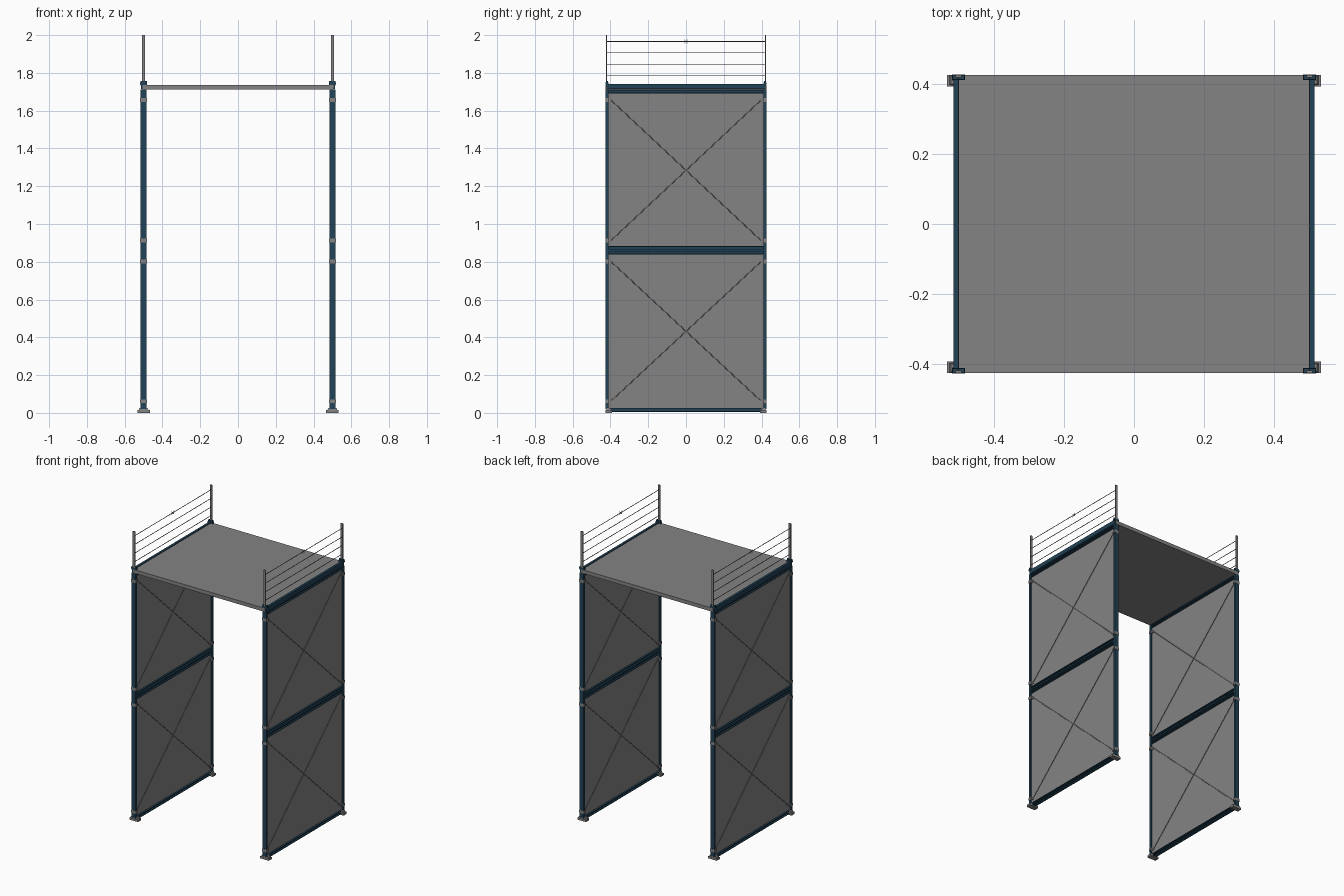
import bpy, bmesh, math
from mathutils import Vector, Matrix

if "Cube" in bpy.data.objects:
    bpy.data.objects.remove(bpy.data.objects["Cube"])


def material(name, rgb):
    m = bpy.data.materials.new(name)
    m.diffuse_color = (*rgb, 1)
    m.use_nodes = True
    m.node_tree.nodes["Principled BSDF"].inputs["Base Color"].default_value = m.diffuse_color
    return m


STEEL = material("steel_grey", (0.23, 0.23, 0.235))
BLUE = material("frame_blue", (0.015, 0.054, 0.092))
WIRE = material("wire_dark_grey", (0.10, 0.10, 0.10))


def finish(bm, name, mat):
    bmesh.ops.recalc_face_normals(bm, faces=bm.faces)
    me = bpy.data.meshes.new(name)
    bm.to_mesh(me)
    bm.free()
    me.materials.append(mat)
    ob = bpy.data.objects.new(name, me)
    bpy.context.collection.objects.link(ob)
    return ob


def box(name, x0, x1, y0, y1, z0, z1, mat, taper=1.0):
    bm = bmesh.new()
    bmesh.ops.create_cube(bm, size=1)
    for v in bm.verts:
        k = taper if v.co.z > 0 else 1.0
        v.co = Vector(((x0 + x1) / 2 + v.co.x * (x1 - x0) * k,
                       (y0 + y1) / 2 + v.co.y * (y1 - y0) * k,
                       z0 if v.co.z < 0 else z1))
    return finish(bm, name, mat)


def prism(name, profile, place, a, b, mat):
    """Extrude a closed 2D profile from a to b; place(u, v, t) gives the 3D point."""
    bm = bmesh.new()
    rings = [[bm.verts.new(place(u, v, t)) for u, v in profile] for t in (a, b)]
    n = len(profile)
    for i in range(n):
        j = (i + 1) % n
        bm.faces.new((rings[0][i], rings[0][j], rings[1][j], rings[1][i]))
    bm.faces.new(rings[0][::-1])
    bm.faces.new(rings[1])
    return finish(bm, name, mat)


def rod(name, p, q, r, mat):
    p, q = Vector(p), Vector(q)
    bm = bmesh.new()
    rot = (q - p).to_track_quat('Z', 'Y').to_matrix().to_4x4()
    bmesh.ops.create_cone(bm, cap_ends=True, segments=8, radius1=r, radius2=r,
                          depth=(q - p).length,
                          matrix=Matrix.Translation((p + q) / 2) @ rot)
    return finish(bm, name, mat)


W = 0.5      # wall plane x
E = 0.425    # outer y

# Lipped channel for posts: u across the wall, v inward from the outer face
POST = [(-.015, 0), (.015, 0), (.015, .014), (.007, .014), (.007, .011),
        (.012, .011), (.012, .003), (-.012, .003), (-.012, .011),
        (-.007, .011), (-.007, .014), (-.015, .014)]


def beam_profile(h):
    # I section: u across the wall, v up
    f, t, w = .014, .005, .003
    return [(-f, 0), (f, 0), (f, t), (w, t), (w, h - t), (f, h - t),
            (f, h), (-f, h), (-f, h - t), (-w, h - t), (-w, t), (-f, t)]


# Deck slab
box("deck", -.505, .505, -E, E, 1.712, 1.737, STEEL)

for sx, side in ((-1, "left"), (1, "right")):
    X = sx * W

    # Horizontal beams: sill, paired middle members, top member, deck edge rail
    for label, z, h in (("sill", .006, .021), ("middle_lower", .838, .0215),
                        ("middle_upper", .861, .0215), ("top", 1.690, .021)):
        prism(f"{side}_{label}_beam", beam_profile(h),
              lambda u, v, t, z=z: (X + u, t, z + v), -E + .004, E - .004, BLUE)
    a, b = sorted((X - sx * .002, X + sx * .014))
    box(f"{side}_deck_edge_beam", a, b, -E + .004, E - .004, 1.714, 1.742, BLUE)

    # Wall panels with crossed tie rods on both faces
    for level, z0, z1, b0, b1 in (("lower", .02, .845, .062, .802),
                                  ("upper", .875, 1.695, .912, 1.657)):
        box(f"{side}_{level}_panel", X - .002, X + .002, -E + .005, E - .005, z0, z1, STEEL)
        for k in (-1, 1):
            rod(f"{side}_{level}_cross_rod", (X + k * .004, -k * .398, b0),
                (X + k * .004, k * .398, b1), .0025, STEEL)
            rod(f"{side}_{level}_cross_rod", (X - k * .004, -k * .398, b0),
                (X - k * .004, k * .398, b1), .0025, STEEL)

    # Guard cables and the tensioner on the top one
    for z in (1.787, 1.846, 1.906, 1.966):
        rod(f"{side}_guard_cable", (X, -E + .004, z), (X, E - .004, z), .002, WIRE)
    for k in (-1, 1):
        rod(f"{side}_cable_tensioner", (X, -.011, 1.966 - k * .011),
            (X, .011, 1.966 + k * .011), .0015, STEEL)

    for sy, end in ((-1, "front"), (1, "back")):
        tag = f"{side}_{end}"

        def ybox(part, hx, d0, d1, z0, z1, mat, taper=1.0):
            # box centred on the post, depth measured inward from the outer face
            y0, y1 = sorted((sy * (E - d0), sy * (E - d1)))
            return box(f"{tag}_{part}", X - hx, X + hx, y0, y1, z0, z1, mat, taper)

        # Post, foot plate and shoe
        prism(f"{tag}_post", POST, lambda u, v, t: (X + u, sy * (E - v), t),
              .02, 1.711, BLUE)
        ybox("foot_plate", .033, 0, .033, 0, .014, STEEL)
        ybox("foot_shoe", .026, .002, .029, .014, .027, STEEL, .8)

        # Clamps round the post with rod lugs
        for z in (.062, .802, .912, 1.657):
            ybox("clamp", .018, -.001, .016, z - .010, z + .010, STEEL)
            ybox("rod_lug", .008, .016, .030, z - .007, z + .007, STEEL)

        # Socket and guard rail post
        ybox("rail_socket", .017, .001, .013, 1.734, 1.757, BLUE)
        ybox("rail_socket_collar", .019, 0, .015, 1.738, 1.748, BLUE)
        ybox("rail_post", .008, .001, .008, 1.737, 2.0, STEEL)
